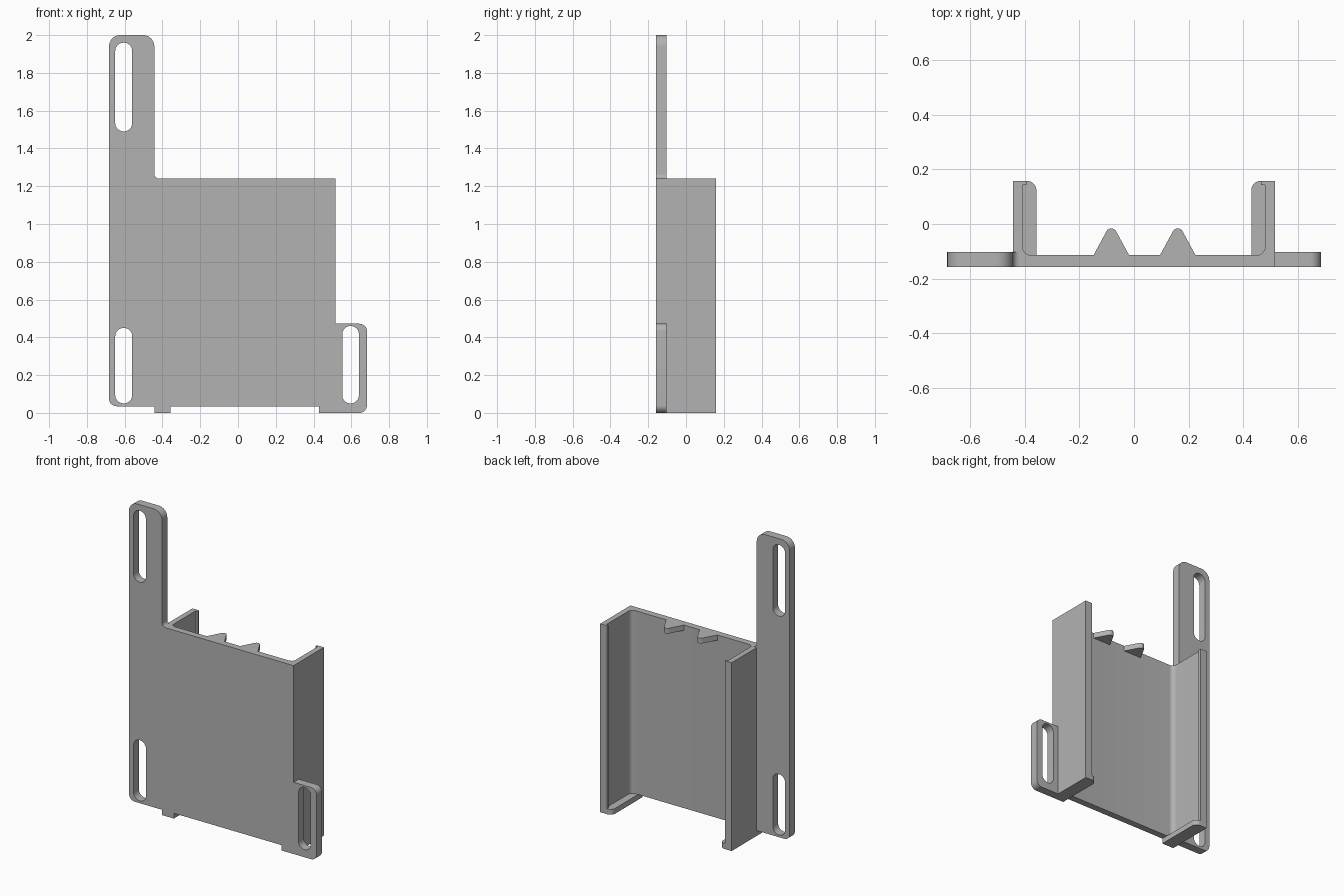
import bpy
import math
from mathutils import Vector, Matrix

cube = bpy.data.objects.get("Cube")
if cube:
    bpy.data.objects.remove(cube, do_unlink=True)

grey = bpy.data.materials.new("light grey")
grey.use_nodes = True
COLOUR = (0.45, 0.45, 0.45, 1)
grey.diffuse_color = COLOUR
grey.node_tree.nodes["Principled BSDF"].inputs["Base Color"].default_value = COLOUR

# Overall extents shared by the parts
FRONT, BACK = -0.158, 0.158
PANEL_BACK, WING_BACK = -0.114, -0.103
LEFT, RIGHT = 0.515, -0.443
MID = (LEFT + RIGHT) / 2
HALF = (LEFT - RIGHT) / 2
BASE, TOP = 0.035, 1.24


def rounded(corners, steps=8):
    """Turn (x, y, radius) corners into an outline with filleted corners."""
    pts = []
    for i, (x, y, r) in enumerate(corners):
        p = Vector((x, y))
        if not r:
            pts.append(p)
            continue
        a = (Vector(corners[i - 1][:2]) - p).normalized()
        b = (Vector(corners[(i + 1) % len(corners)][:2]) - p).normalized()
        half = a.angle(b) / 2
        centre = p + (a + b).normalized() * r / math.sin(half)
        start = p + a * r / math.tan(half) - centre
        end = p + b * r / math.tan(half) - centre
        sweep = math.atan2(start.x * end.y - start.y * end.x, start.dot(end))
        for k in range(steps + 1):
            pts.append(centre + Matrix.Rotation(sweep * k / steps, 2) @ start)
    return pts


def slot(x0, x1, z0, z1):
    r = (x1 - x0) / 2 - 0.0005
    return rounded([(x0, z0, r), (x1, z0, r), (x1, z1, r), (x0, z1, r)])


def extrude(name, outlines, low, high, upright=False):
    """Fill outlines (later ones are holes) and extrude along z, or y if upright."""
    curve = bpy.data.curves.new(name, "CURVE")
    curve.dimensions = "2D"
    curve.fill_mode = "BOTH"
    curve.extrude = (high - low) / 2
    for pts in outlines:
        s = curve.splines.new("POLY")
        s.points.add(len(pts) - 1)
        for sp, p in zip(s.points, pts):
            sp.co = (p.x, p.y, 0, 1)
        s.use_cyclic_u = True
    tmp = bpy.data.objects.new(name + "_curve", curve)
    bpy.context.collection.objects.link(tmp)
    bpy.context.view_layer.update()
    mesh = bpy.data.meshes.new_from_object(
        tmp.evaluated_get(bpy.context.evaluated_depsgraph_get()))
    bpy.data.objects.remove(tmp, do_unlink=True)
    middle = (low + high) / 2
    if upright:
        mesh.transform(Matrix.Translation((0, middle, 0)) @ Matrix.Rotation(math.pi / 2, 4, "X"))
    else:
        mesh.transform(Matrix.Translation((0, 0, middle)))
    mesh.name = name
    mesh.materials.clear()
    mesh.materials.append(grey)
    obj = bpy.data.objects.new(name, mesh)
    bpy.context.collection.objects.link(obj)
    bpy.ops.object.select_all(action="DESELECT")
    obj.select_set(True)
    bpy.context.view_layer.objects.active = obj
    bpy.ops.object.shade_smooth_by_angle(angle=math.radians(30))
    return obj


# Channel: front panel, two side walls and their small inward lips
half_section = [(HALF, FRONT, 0), (HALF, BACK, 0), (HALF - 0.05, BACK, 0),
                (HALF - 0.05, 0.143, 0), (HALF - 0.036, 0.143, 0),
                (HALF - 0.036, PANEL_BACK, 0.03)]
section = [(MID + x, y, r) for x, y, r in half_section]
section += [(MID - x, y, r) for x, y, r in reversed(half_section)]
extrude("channel_body", [rounded(section)], BASE, TOP)

# Stop feet under each wall
for name, side in (("left_foot", 1), ("right_foot", -1)):
    outer, inner = MID + side * HALF, MID + side * (HALF - 0.086)
    extrude(name, [rounded([(outer, FRONT, 0), (outer, BACK, 0),
                            (inner, BACK, 0.035), (inner, FRONT, 0)])], 0, BASE)

# Tall slotted mounting strip, with a small fillet onto the panel top
strip = [(-0.683, BASE, 0.04), (RIGHT, BASE, 0), (RIGHT, TOP, 0),
         (RIGHT + 0.027, TOP, 0), (RIGHT, TOP, 0.025),
         (RIGHT, 2.0, 0.06), (-0.683, 2.0, 0.06)]
extrude("right_mounting_strip",
        [rounded(strip), slot(-0.65, -0.56, 1.49, 1.96), slot(-0.65, -0.56, 0.05, 0.45)],
        FRONT, WING_BACK, upright=True)

# Short slotted mounting ear
ear = [(LEFT, 0, 0), (0.683, 0, 0.04), (0.683, 0.472, 0.04), (LEFT, 0.472, 0)]
extrude("left_mounting_ear", [rounded(ear), slot(0.552, 0.64, 0.05, 0.46)],
        FRONT, WING_BACK, upright=True)

# Two rounded teeth at the top of the panel
for name, x in (("right_tooth", -0.083), ("left_tooth", 0.16)):
    extrude(name, [rounded([(x - 0.065, PANEL_BACK, 0), (x + 0.065, PANEL_BACK, 0),
                            (x, 0.006, 0.02)])], TOP - 0.035, TOP)
